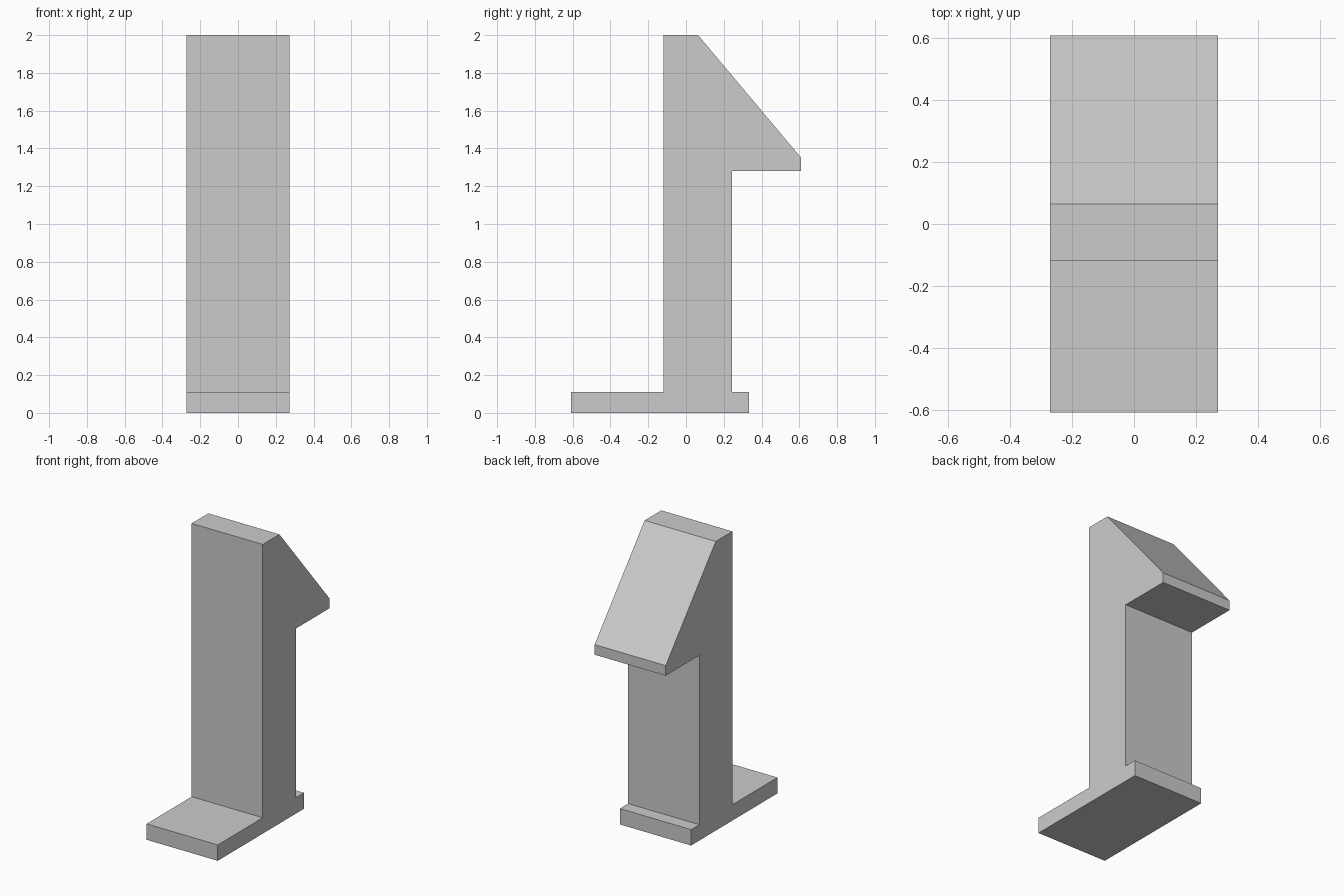
import bpy
import bmesh

default = bpy.data.objects.get("Cube")
if default:
    bpy.data.objects.remove(default, do_unlink=True)

HALF_WIDTH = 0.272

# Single flat grey
grey = bpy.data.materials.new("light_grey")
grey.use_nodes = True
colour = (0.6, 0.6, 0.6, 1.0)
grey.diffuse_color = colour
grey.node_tree.nodes["Principled BSDF"].inputs["Base Color"].default_value = colour

# Side profile (y, z): foot plate, upright post and sloped hook head
profile = [
    (-0.61, 0.0), (0.333, 0.0), (0.333, 0.11), (0.243, 0.11),
    (0.243, 1.28), (0.61, 1.28), (0.61, 1.35), (0.064, 2.0),
    (-0.118, 2.0), (-0.118, 0.11), (-0.61, 0.11),
]

# Extrude the profile across the width
bm = bmesh.new()
side = bm.faces.new([bm.verts.new((-HALF_WIDTH, y, z)) for y, z in profile])
extruded = bmesh.ops.extrude_face_region(bm, geom=[side], use_keep_orig=True)
moved = [g for g in extruded["geom"] if isinstance(g, bmesh.types.BMVert)]
bmesh.ops.translate(bm, verts=moved, vec=(2 * HALF_WIDTH, 0, 0))
bmesh.ops.recalc_face_normals(bm, faces=bm.faces)

mesh = bpy.data.meshes.new("clip_post")
bm.to_mesh(mesh)
bm.free()
mesh.materials.append(grey)
clip = bpy.data.objects.new("clip_post", mesh)
bpy.context.collection.objects.link(clip)
